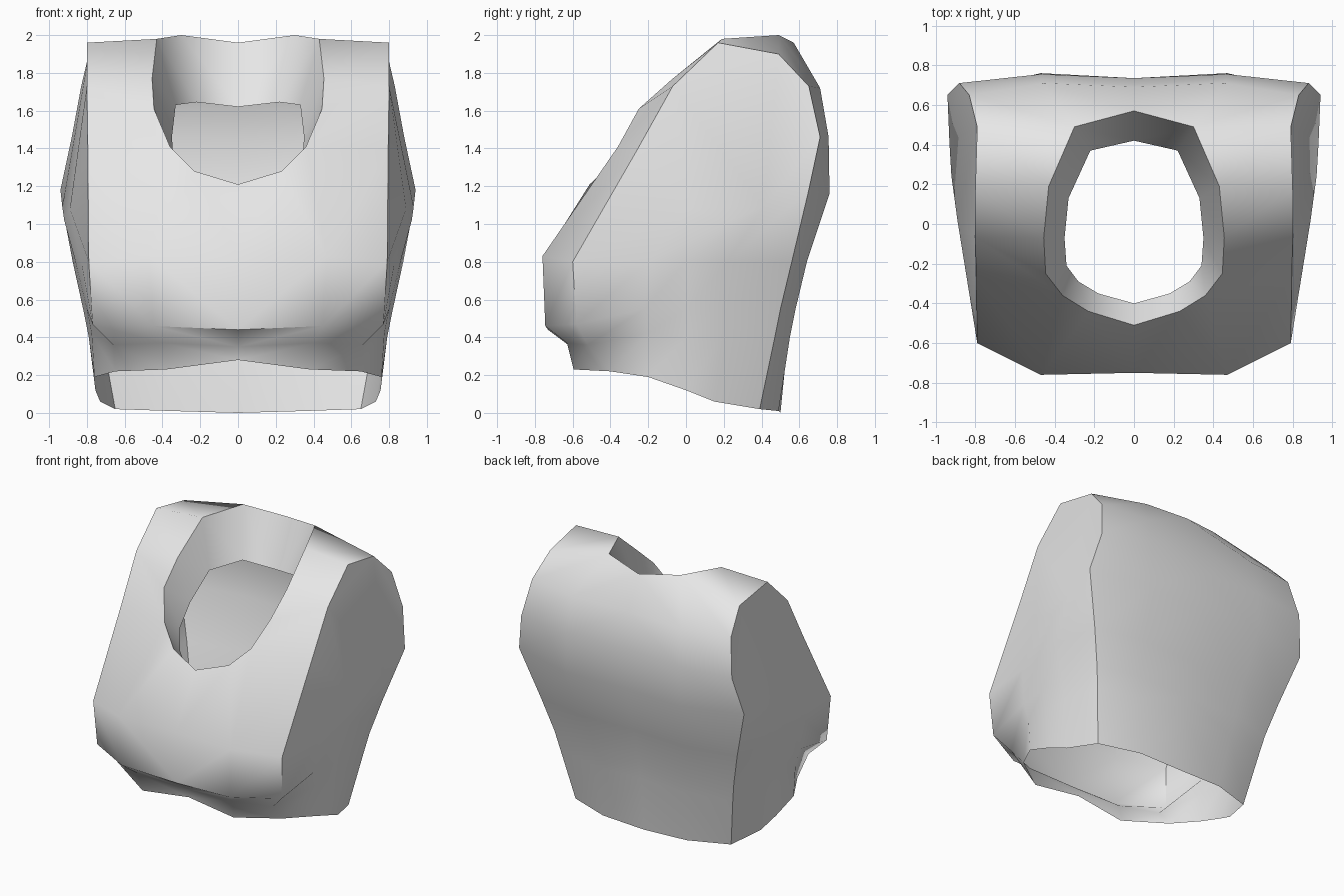
import bpy, bmesh, math

cube = bpy.data.objects.get("Cube")
if cube:
    bpy.data.objects.remove(cube, do_unlink=True)

grey = bpy.data.materials.new("plain grey")
grey.use_nodes = True
grey.diffuse_color = (0.8, 0.8, 0.8, 1)
grey.node_tree.nodes["Principled BSDF"].inputs["Base Color"].default_value = (0.8, 0.8, 0.8, 1)

# Half rings of the torso, each from front centre round the left side to back centre
hem = [(0, -.59, .28), (.38, -.595, .23), (.65, -.40, .22), (.76, -.2, .19), (.755, 0, .12),
       (.73, .15, .06), (.65, .39, .02), (.35, .49, .01), (0, .5, 0)]
waist = [(0, -.61, .35), (.40, -.63, .37), (.66, -.52, .36), (.775, -.2, .42), (.79, 0, .4),
         (.79, .2, .4), (.72, .47, .4), (.4, .55, .4), (0, .54, .4)]
chest_low = [(0, -.73, .44), (.45, -.745, .46), (.77, -.58, .47), (.80, -.22, .55), (.82, 0, .55),
             (.82, .21, .55), (.75, .50, .55), (.42, .58, .55), (0, .57, .55)]
chest_high = [(0, -.75, .83), (.47, -.76, .83), (.79, -.60, .80), (.83, -.2, .8), (.86, 0, .8),
              (.875, .22, .8), (.82, .56, .8), (.44, .64, .8), (0, .62, .8)]
# Arm opening, from the front corner under the arm and up over the back
arm = [(.795, -.26, 1.39), (.89, .02, 1.08), (.92, .24, 1.02), (.93, .41, 1.09), (.94, .65, 1.18),
       (.88, .71, 1.46), (.83, .65, 1.73), (.79, .49, 1.90), (.80, .17, 1.96), (.80, -.07, 1.73)]
# Neck rim and its inner lower edge
neck = [(0, -.51, 1.21), (.23, -.44, 1.28), (.36, -.36, 1.41), (.445, -.25, 1.61),
        (.455, -.07, 1.77), (.43, .19, 1.98), (.30, .49, 2.0), (0, .57, 1.96)]
neck_inner = [(0, -.40, 1.06), (.18, -.35, 1.10), (.28, -.29, 1.19), (.34, -.21, 1.32),
              (.35, -.07, 1.46), (.33, .13, 1.63), (.22, .37, 1.645), (0, .42, 1.62)]
# Upper back rows: centre point and shoulder-blade point
back = [((0, .735, 1.16), (.47, .76, 1.16)),
        ((0, .735, 1.46), (.47, .755, 1.46)),
        ((0, .69, 1.72), (.46, .71, 1.72))]

bm = bmesh.new()


def verts(points):
    return [bm.verts.new(p) for p in points]


def bridge(a, b):
    for i in range(len(a) - 1):
        bm.faces.new((a[i], a[i + 1], b[i + 1], b[i]))


rings = [verts(r) for r in (hem, waist, chest_low, chest_high)]
A, N, I = verts(arm), verts(neck), verts(neck_inner)
B = [verts(r) for r in back]

# Lower torso
for lo, hi in zip(rings, rings[1:]):
    bridge(lo, hi)
R = rings[-1]

# Upper front, up to neck and arm
for f in ((R[0], R[1], N[1], N[0]), (R[1], N[2], N[1]), (R[1], R[2], A[0], N[2])):
    bm.faces.new(f)

# Side below the arm and lower back
bridge(R[2:7], A[0:5])
bridge(R[6:9], [A[4], B[0][1], B[0][0]])

# Shoulder strap
for f in ((N[2], A[0], A[9], N[3]), (N[3], A[9], N[4]),
          (N[4], A[9], A[8], N[5]), (N[5], A[8], A[7], N[6])):
    bm.faces.new(f)

# Upper back
rows = [[A[4 + k], B[k][1], B[k][0]] for k in range(3)] + [[A[7], N[6], N[7]]]
for lo, hi in zip(rows, rows[1:]):
    bridge(lo, hi)

# Neck wall and arm cap
bridge(N, I)
bm.faces.new(A)

bmesh.ops.recalc_face_normals(bm, faces=bm.faces)
# Make the front face outwards
front = min(bm.faces, key=lambda f: f.calc_center_median().y)
if front.normal.y > 0:
    bmesh.ops.reverse_faces(bm, faces=bm.faces)

mesh = bpy.data.meshes.new("torso_shell")
bm.to_mesh(mesh)
bm.free()
mesh.materials.append(grey)
torso = bpy.data.objects.new("torso_shell", mesh)
bpy.context.collection.objects.link(torso)

# Mirror to the right half, smooth except at the rims
mirror = torso.modifiers.new("Mirror", 'MIRROR')
mirror.use_clip = True
mirror.merge_threshold = 0.001
bpy.ops.object.select_all(action='DESELECT')
torso.select_set(True)
bpy.context.view_layer.objects.active = torso
bpy.ops.object.modifier_apply(modifier="Mirror")
bpy.ops.object.shade_smooth_by_angle(angle=math.radians(48))
